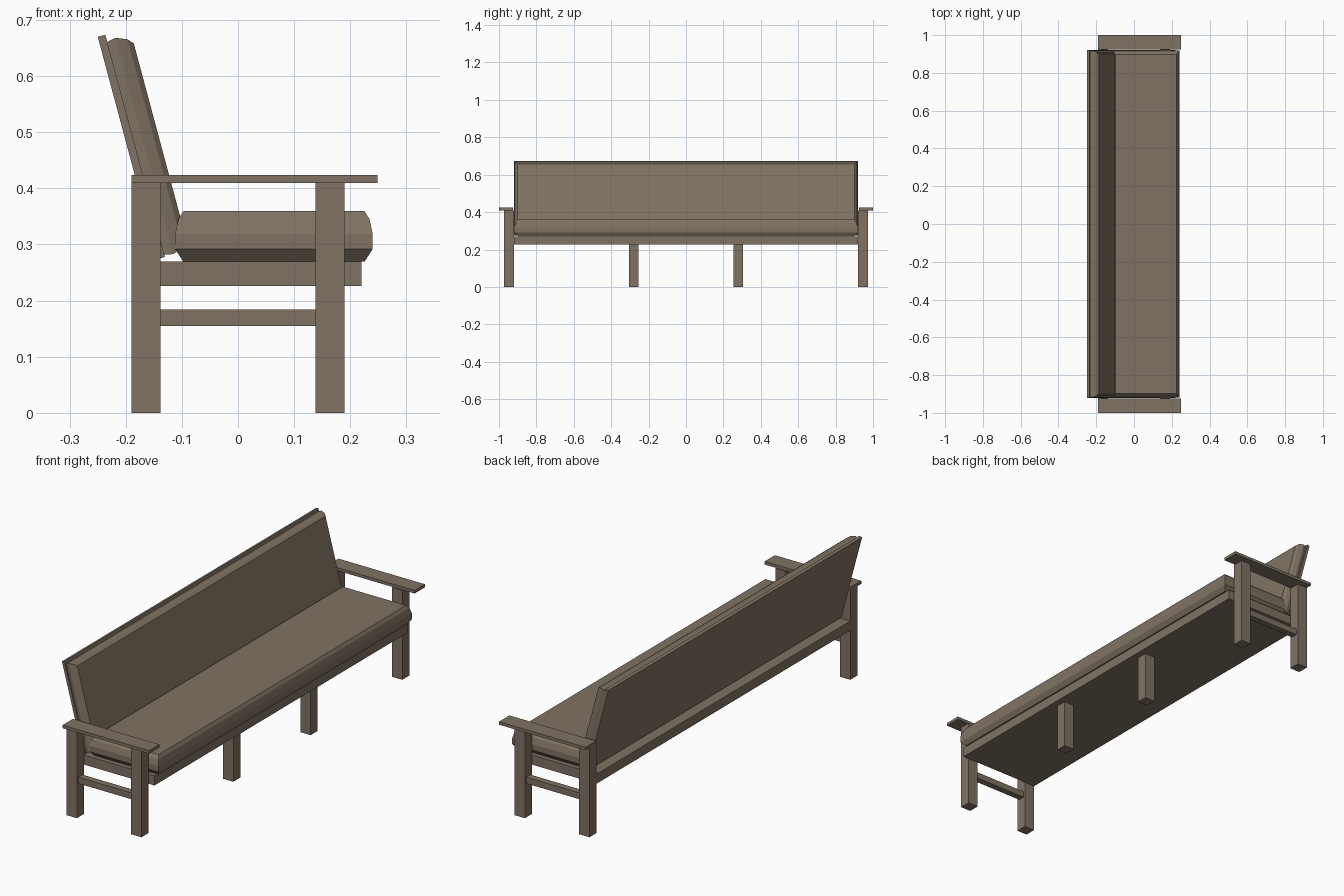
import bpy, bmesh, math
from mathutils import Matrix

if "Cube" in bpy.data.objects:
    bpy.data.objects.remove(bpy.data.objects["Cube"])

wood = bpy.data.materials.new("taupe brown")
wood.diffuse_color = (0.214, 0.171, 0.124, 1)
wood.use_nodes = True
wood.node_tree.nodes["Principled BSDF"].inputs["Base Color"].default_value = wood.diffuse_color


def finish(name, bm, matrix=None):
    bmesh.ops.recalc_face_normals(bm, faces=bm.faces[:])
    me = bpy.data.meshes.new(name)
    bm.to_mesh(me)
    bm.free()
    me.materials.append(wood)
    ob = bpy.data.objects.new(name, me)
    if matrix:
        ob.matrix_world = matrix
    bpy.context.collection.objects.link(ob)
    return ob


def rings(name, levels, matrix=None):
    """Stack of rectangles (x0, x1, y0, y1, z) joined into a closed solid."""
    bm = bmesh.new()
    loops = []
    for x0, x1, y0, y1, z in levels:
        loops.append([bm.verts.new((x, y, z)) for x, y in
                      ((x0, y0), (x1, y0), (x1, y1), (x0, y1))])
    for a, b in zip(loops, loops[1:]):
        for i in range(4):
            j = (i + 1) % 4
            bm.faces.new((a[i], a[j], b[j], b[i]))
    bm.faces.new(loops[0])
    bm.faces.new(loops[-1])
    return finish(name, bm, matrix)


def box(name, x, y, z, matrix=None):
    y0, y1 = sorted(y)
    return rings(name, [(*x, y0, y1, z[0]), (*x, y0, y1, z[1])], matrix)


# Arm frames at both ends: legs, stretcher and flat armrest
for side, s in (("right", 1), ("left", -1)):
    post = (s * 0.92, s * 0.972)
    box(side + "_back_leg", (-0.19, -0.138), post, (0, 0.41))
    box(side + "_front_leg", (0.138, 0.19), post, (0, 0.41))
    box(side + "_stretcher", (-0.138, 0.138), (s * 0.931, s * 0.961), (0.155, 0.184))
    box(side + "_armrest", (-0.19, 0.249), (s * 0.925, s * 1.0), (0.41, 0.424))
    # Short legs under the middle of the front edge
    box(side + "_middle_leg", (0.138, 0.19), (s * 0.255, s * 0.305), (0, 0.226))

# Seat base board
box("seat_base", (-0.19, 0.22), (-0.92, 0.92), (0.226, 0.27))

# Seat cushion: softly rounded, given as (inset, height)
rings("seat_cushion", [(-0.112 + i, 0.24 - i, -0.918 + i * 1.4, 0.918 - i * 1.4, z)
                       for i, z in ((0.014, 0.27), (0, 0.292), (0, 0.319),
                                    (0.006, 0.346), (0.015, 0.36))])

# Backrest leans 15 degrees; local z is the cushion's forward direction
a = math.radians(15)
lean = Matrix(((-math.sin(a), 0, math.cos(a), 0),
               (0, 1, 0, 0),
               (math.cos(a), 0, math.sin(a), 0),
               (0, 0, 0, 1)))
box("backrest_board", (0.302, 0.712), (-0.92, 0.92), (-0.068, -0.054), lean)
rings("backrest_cushion", [(0.303 + i, 0.702 - i, -0.918 + i, 0.918 - i, w)
                           for i, w in ((0.003, -0.054), (0, -0.038),
                                        (0.008, -0.018), (0.018, -0.009))], lean)
